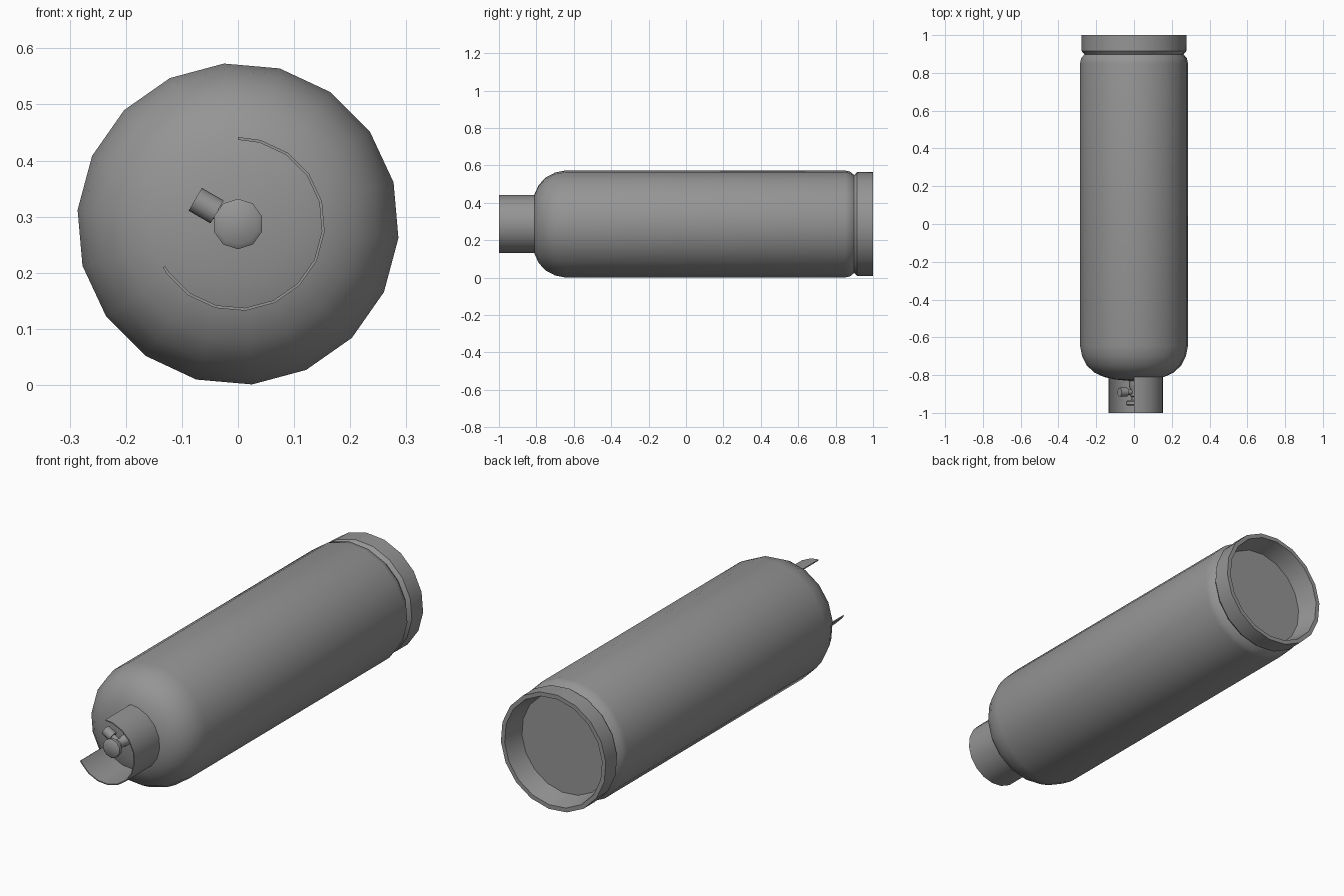
import bpy, bmesh, math
from mathutils import Matrix, Vector

if "Cube" in bpy.data.objects:
    bpy.data.objects.remove(bpy.data.objects["Cube"])

AXIS_Z = 0.287          # height of the bottle axis
SIDES = 18

grey = bpy.data.materials.new("plain grey")
grey.use_nodes = True
COLOUR = (0.3, 0.3, 0.3, 1)
grey.diffuse_color = COLOUR
grey.node_tree.nodes["Principled BSDF"].inputs["Base Color"].default_value = COLOUR


def finish(name, bm, smooth=40):
    bmesh.ops.recalc_face_normals(bm, faces=bm.faces[:])
    mesh = bpy.data.meshes.new(name)
    bm.to_mesh(mesh)
    bm.free()
    mesh.materials.append(grey)
    obj = bpy.data.objects.new(name, mesh)
    bpy.context.collection.objects.link(obj)
    bpy.ops.object.select_all(action='DESELECT')
    obj.select_set(True)
    bpy.context.view_layer.objects.active = obj
    bpy.ops.object.shade_smooth_by_angle(angle=math.radians(smooth))
    return obj


def sweep(name, profile, angles, closed_turn=True, loop_profile=False):
    """Turn (radius, y) points about the long axis through the given angles."""
    bm = bmesh.new()
    rings = []
    for a in angles:
        c, s = math.cos(math.radians(a)), math.sin(math.radians(a))
        rings.append([bm.verts.new((r * c, y, AXIS_Z + r * s)) for r, y in profile])
    n, m = len(rings), len(profile)
    for i in range(n if closed_turn else n - 1):
        a, b = rings[i], rings[(i + 1) % n]
        for j in range(m if loop_profile else m - 1):
            k = (j + 1) % m
            bm.faces.new((a[j], a[k], b[k], b[j]))
    if not closed_turn:                      # cut ends of an open band
        bm.faces.new(rings[0])
        bm.faces.new(rings[-1])
    elif not loop_profile:                   # flat end discs
        bm.faces.new([r[0] for r in rings])
        bm.faces.new([r[-1] for r in rings])
    return finish(name, bm)


def turn(n, start):
    return [start + i * 360 / n for i in range(n)]


# Tank with domed front shoulder and rounded rear edge
sweep("tank_body", [
    (0.03, -0.83), (0.10, -0.823), (0.16, -0.81), (0.21, -0.787), (0.25, -0.75),
    (0.276, -0.70), (0.287, -0.645), (0.287, 0.85), (0.281, 0.877), (0.262, 0.9)],
    turn(SIDES, 15))

# Foot ring, hollow at the back
sweep("foot_ring", [
    (0.262, 0.897), (0.278, 0.915), (0.278, 1.0), (0.258, 1.0), (0.236, 0.897)],
    turn(SIDES, 15), loop_profile=True)

# Open guard collar around the valve
sweep("guard_collar", [(0.155, -1.0), (0.155, -0.80), (0.150, -0.80), (0.150, -1.0)],
      [90] + [75 - 20 * i for i in range(12)] + [-150],
      closed_turn=False, loop_profile=True)

# Valve stem and hand knob
sweep("valve_stem", [(0.026, -0.82), (0.026, -0.865), (0.022, -0.87), (0.022, -0.91),
                     (0.012, -0.915), (0.012, -0.94)], turn(10, 0))
sweep("hand_knob", [(0.036, -0.962), (0.045, -0.955), (0.045, -0.94), (0.036, -0.933)],
      turn(10, 18))


# Side outlet: thin neck and wide nozzle pointing up to the right
def rod(name, radius, near, far, y, angle):
    a = math.radians(angle)
    d = Vector((math.cos(a), 0, math.sin(a)))
    bm = bmesh.new()
    mid = Vector((0, y, AXIS_Z)) + d * (near + far) / 2
    bmesh.ops.create_cone(
        bm, cap_ends=True, segments=12, radius1=radius, radius2=radius, depth=far - near,
        matrix=Matrix.Translation(mid) @ d.to_track_quat('Z', 'Y').to_matrix().to_4x4())
    return finish(name, bm)


rod("outlet_neck", 0.014, 0.0, 0.05, -0.89, 150)
rod("outlet_nozzle", 0.0235, 0.043, 0.088, -0.89, 150)
